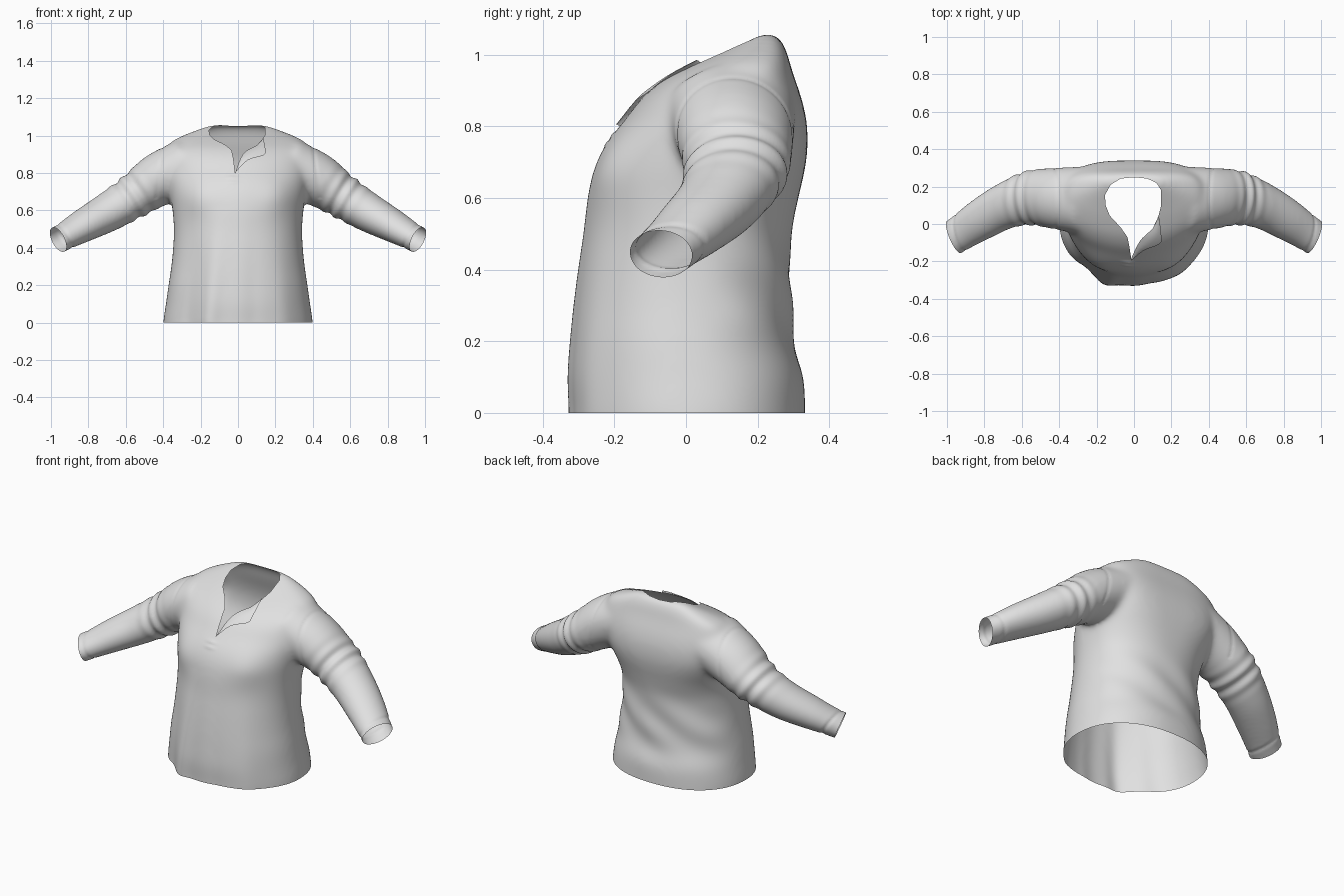
import bpy, bmesh, math
from mathutils import Vector
from mathutils.bvhtree import BVHTree

if "Cube" in bpy.data.objects:
    bpy.data.objects.remove(bpy.data.objects["Cube"])

cloth = bpy.data.materials.new("light_grey_cloth")
cloth.diffuse_color = (0.75, 0.75, 0.75, 1)
cloth.use_nodes = True
cloth.node_tree.nodes["Principled BSDF"].inputs["Base Color"].default_value = cloth.diffuse_color


def spline(rows, n):
    """Catmull-Rom interpolation of rows of numbers, n steps per span."""
    out = []
    for i in range(len(rows) - 1):
        a, b, c, d = (rows[min(max(j, 0), len(rows) - 1)] for j in range(i - 1, i + 3))
        for k in range(n):
            t = k / n
            out.append([0.5 * (2 * q + (r - p) * t + (2 * p - 5 * q + 4 * r - s) * t * t
                               + (3 * q - p - 3 * r + s) * t ** 3)
                        for p, q, r, s in zip(a, b, c, d)])
    return out + [list(rows[-1])]


def loft(bm, rings):
    """Closed solid skinned over rings of points."""
    vr = [[bm.verts.new(p) for p in r] for r in rings]
    n = len(vr[0])
    for a, b in zip(vr, vr[1:]):
        for i in range(n):
            bm.faces.new((a[i], a[(i + 1) % n], b[(i + 1) % n], b[i]))
    bm.faces.new(vr[0])
    bm.faces.new(vr[-1])


def power(v, e):
    return math.copysign(abs(v) ** e, v)


def bump(v, centre, width):
    return math.exp(-((v - centre) / width) ** 2)


def ramp(v, lo, hi):
    t = max(0, min(1, (v - lo) / (hi - lo)))
    return t * t * (3 - 2 * t)


def finish(bm, name):
    me = bpy.data.meshes.new(name)
    for f in bm.faces:
        f.smooth = True
    bm.to_mesh(me)
    bm.free()
    me.materials.append(cloth)
    ob = bpy.data.objects.new(name, me)
    bpy.context.collection.objects.link(ob)
    return ob


# torso: height, half width, front y, back y
TORSO = [(-.08, .40, -.328, .335), (0, .40, -.328, .333), (.1, .386, -.332, .328),
         (.2, .372, -.325, .30), (.3, .357, -.315, .296), (.4, .347, -.302, .292),
         (.5, .343, -.287, .294), (.6, .35, -.275, .314), (.68, .364, -.257, .332),
         (.75, .378, -.224, .34), (.82, .392, -.17, .336), (.88, .396, -.122, .322),
         (.93, .386, -.062, .305), (.97, .352, .012, .292), (1.0, .295, .075, .284),
         (1.03, .22, .137, .272), (1.05, .165, .18, .258), (1.06, .12, .20, .24)]
# sleeve: centre x, y, z, horizontal radius, vertical radius
SLEEVE = [(.26, .125, .845, .182, .145), (.42, .137, .767, .165, .142), (.55, .14, .68, .146, .118),
          (.69, .095, .593, .124, .105), (.82, .022, .522, .112, .089), (.93, -.05, .46, .098, .073),
          (1.04, -.12, .405, .094, .071)]
N = 64
ANG = [2 * math.pi * i / N for i in range(N)]

solid = bmesh.new()
rings = []
for z, w, f, b in spline(TORSO, 4):
    back = .88 - .26 * ramp(z, .5, .78)      # squarer shoulder blades
    ring = []
    for a in ANG:
        e = back if a < math.pi else 1.0
        ring.append((w * power(math.cos(a), e),
                     (f + b) / 2 + (b - f) / 2 * power(math.sin(a), e), z))
    rings.append(ring)
loft(solid, rings)

rows = spline(SLEEVE, 5)
for side in (1, -1):
    rings = []
    for i, r in enumerate(rows):
        c = Vector(r[:3])
        t = (Vector(rows[min(i + 1, len(rows) - 1)][:3]) - Vector(rows[max(i - 1, 0)][:3])).normalized()
        u = t.cross(Vector((0, 0, 1))).normalized()
        v = u.cross(t)
        ring = [c + u * r[3] * math.cos(a) + v * r[4] * math.sin(a) for a in ANG]
        rings.append([(p.x * side, p.y, p.z) for p in ring])
    loft(solid, rings)
bmesh.ops.recalc_face_normals(solid, faces=solid.faces[:])

# fuse torso and sleeves into one skin
base = finish(solid, "shirt_base")
mod = base.modifiers.new("fuse", 'REMESH')
mod.mode = 'VOXEL'
mod.voxel_size = .0105
deps = bpy.context.evaluated_depsgraph_get()
bm = bmesh.new()
bm.from_object(base, deps)
bpy.data.objects.remove(base)
for _ in range(18):
    bmesh.ops.smooth_vert(bm, verts=bm.verts[:], factor=.5,
                          use_axis_x=True, use_axis_y=True, use_axis_z=True)
bm.normal_update()

# cloth folds, seams and cuffs
moves = []
for v in bm.verts:
    x, y, z = v.co
    ax = abs(x)
    s = .82 * ax - .15 * y - .5 * z          # distance along the sleeve
    d = 0
    if ax > .40 and z > .36 and s > -.1:
        d += .006 * bump(s, .115, .07) * math.sin(88 * s + 9 * y + 4 * x)
        d -= .004 * bump(s, .535, .009)      # cuff seam
    if z > .66:
        d -= .003 * bump(ax + .12 * (z - .8), .42, .009)   # armhole seam
    low = max(0, min(1, (.62 - z) / .6))
    if ax < .42 and z < .64:
        front, rear = ramp(-y, .0, .12), ramp(y, .05, .2)
        d += front * low * (.022 * bump(x, -.10 - .05 * low, .05)
                            - .014 * bump(x, -.22 - .05 * low, .05)
                            + .008 * bump(x, .20 + .04 * low, .06) - .006 * bump(x, .08, .05))
        # slanting drape folds on the back
        d += rear * bump(z, .32, .15) * .005 * math.sin(26 * (z - .7 * x) + 1.0)
    if y < 0:                                # chest and placket stitch
        d += .014 * bump(ax, .20, .09) * bump(z, .67, .09)
        d += .004 * bump(x, -.03, .03) * (bump(z, .75, .008) + bump(z, .775, .008))
    moves.append((v, v.normal * d))
for v, d in moves:
    v.co += d
bm.normal_update()
tree = BVHTree.FromBMesh(bm)

# open hem and cuffs
for co, no in (((0, 0, 0), (0, 0, -1)), ((.96, -.07, .44), (.86, -.36, -.36)),
               ((-.96, -.07, .44), (-.86, -.36, -.36))):
    bmesh.ops.bisect_plane(bm, geom=bm.verts[:] + bm.edges[:] + bm.faces[:],
                           plane_co=co, plane_no=no, clear_outer=True)

# neckline with slit, seen from above
NECK = [(0, .25), (-.07, .243), (-.125, .21), (-.155, .155), (-.152, .1), (-.13, .045),
        (-.07, -.02), (-.035, -.07), (-.025, -.12), (-.015, -.185), (.015, -.12), (.045, -.075),
        (.10, -.025), (.13, .04), (.145, .1), (.145, .18), (.12, .22), (.07, .243)]


def in_neck(x, y):
    hit = False
    for (x1, y1), (x2, y2) in zip(NECK, NECK[1:] + NECK[:1]):
        if (y1 > y) != (y2 > y) and x < (x2 - x1) * (y - y1) / (y2 - y1) + x1:
            hit = not hit
    return hit


for p, q in zip(NECK, NECK[1:] + NECK[:1]):
    p, q = Vector((*p, 0)), Vector((*q, 0))
    e = q - p
    near = []
    for f in bm.faces:
        c = f.calc_center_median()
        if c.z > .7:
            c.z = 0
            k = max(0, min(1, (c - p).dot(e) / e.dot(e)))
            if (c - p - e * k).length < .025:
                near.append(f)
    geom = set(near)
    for f in near:
        geom.update(f.verts)
        geom.update(f.edges)
    bmesh.ops.bisect_plane(bm, geom=list(geom), plane_co=p, plane_no=(-e.y, e.x, 0))
cut = []
for f in bm.faces:
    c = f.calc_center_median()
    if c.z > .7 and in_neck(c.x, c.y):
        cut.append(f)
bmesh.ops.delete(bm, geom=cut, context='FACES')
finish(bm, "shirt")

# turned-back collar flap beside the slit
INNER = [(-.015, -.185), (.015, -.12), (.045, -.075), (.10, -.025), (.13, .04)]
OUTER = [(-.012, -.187), (.05, -.135), (.135, -.10), (.145, -.06), (.135, .03)]
flap = bmesh.new()
grid = []
for a, b in zip(spline(INNER, 3), spline(OUTER, 3)):
    row = []
    for k, lift in ((0, 0), (.25, .007), (.6, .011), (1, .010)):
        x, y = (a[i] + (b[i] - a[i]) * k for i in (0, 1))
        loc, nor, _, _ = tree.ray_cast(Vector((x, y, 2)), Vector((0, 0, -1)))
        row.append(flap.verts.new(loc + nor * lift))
    grid.append(row)
for r, s in zip(grid, grid[1:]):
    for k in range(3):
        flap.faces.new((r[k], r[k + 1], s[k + 1], s[k]))
bmesh.ops.recalc_face_normals(flap, faces=flap.faces[:])
finish(flap, "collar_flap")
